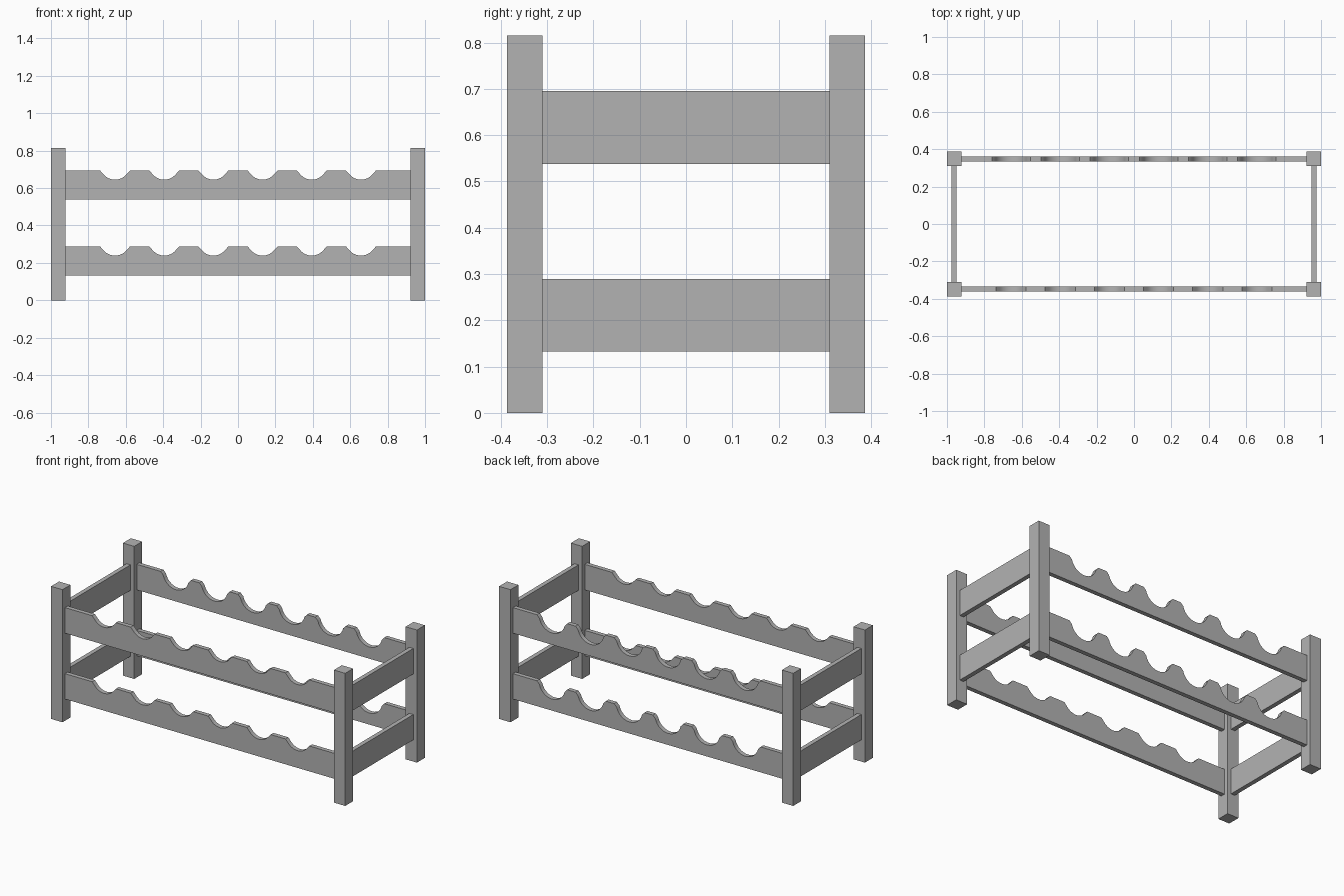
import bpy, bmesh, math
from mathutils import Vector

cube = bpy.data.objects.get("Cube")
if cube:
    bpy.data.objects.remove(cube, do_unlink=True)

HALF_X, HALF_Y, HEIGHT = 1.0, 0.387, 0.815
POST, BOARD = 0.077, 0.027
POST_X, POST_Y = HALF_X - POST / 2, HALF_Y - POST / 2
INNER_X, INNER_Y = HALF_X - POST, HALF_Y - POST
LEVELS = {"lower": (0.133, 0.289), "upper": (0.538, 0.695)}
PITCH, COUNT = 0.263, 6

grey = bpy.data.materials.new("plain grey")
grey.use_nodes = True
colour = (0.45, 0.45, 0.45, 1)
grey.diffuse_color = colour
grey.node_tree.nodes["Principled BSDF"].inputs["Base Color"].default_value = colour


def finish(name, bm):
    bmesh.ops.recalc_face_normals(bm, faces=bm.faces)
    mesh = bpy.data.meshes.new(name)
    bm.to_mesh(mesh)
    bm.free()
    mesh.materials.append(grey)
    obj = bpy.data.objects.new(name, mesh)
    bpy.context.collection.objects.link(obj)
    return obj


def box(name, centre, size):
    bm = bmesh.new()
    bmesh.ops.create_cube(bm, size=1)
    bmesh.ops.scale(bm, vec=size, verts=bm.verts)
    bmesh.ops.translate(bm, vec=centre, verts=bm.verts)
    return finish(name, bm)


def notch(cx, top, opening, shoulder, drop, depth, steps=14):
    """Flared shoulder, round cradle, flared shoulder."""
    rise = depth - drop
    radius = (shoulder ** 2 + rise ** 2) / (2 * rise)
    centre_z = top - depth + radius
    sweep = math.asin(min(1, shoulder / radius))
    points = [(cx - opening, top)]
    for i in range(steps + 1):
        a = sweep * (2 * i / steps - 1)
        points.append((cx + radius * math.sin(a), centre_z - radius * math.cos(a)))
    return points + [(cx + opening, top)]


def scalloped_rail(name, y, bottom, top, shape):
    outline = [(-INNER_X, bottom), (-INNER_X, top)]
    for i in range(COUNT):
        outline += notch((i - (COUNT - 1) / 2) * PITCH, top, *shape)
    outline += [(INNER_X, top), (INNER_X, bottom)]
    bm = bmesh.new()
    face = bm.faces.new([bm.verts.new((x, y - BOARD / 2, z)) for x, z in outline])
    extruded = bmesh.ops.extrude_face_region(bm, geom=[face])["geom"]
    moved = [v for v in extruded if isinstance(v, bmesh.types.BMVert)]
    bmesh.ops.translate(bm, vec=Vector((0, BOARD, 0)), verts=moved)
    obj = finish(name, bm)
    # Smooth cradles with crisp board edges
    bpy.ops.object.select_all(action="DESELECT")
    obj.select_set(True)
    bpy.context.view_layer.objects.active = obj
    bpy.ops.object.shade_smooth_by_angle(angle=math.radians(25))


# Corner posts
for side, sx in (("left", 1), ("right", -1)):
    for end, sy in (("front", -1), ("back", 1)):
        box(f"{end}_{side}_post", (sx * POST_X, sy * POST_Y, HEIGHT / 2),
            (POST, POST, HEIGHT))

# Shallow front cradles and deeper, wider back cradles
FRONT_SHAPE = (0.081, 0.062, 0.021, 0.05)
BACK_SHAPE = (0.103, 0.086, 0.018, 0.085)

for level, (low, high) in LEVELS.items():
    scalloped_rail(f"{level}_front_rail", -POST_Y, low, high, FRONT_SHAPE)
    scalloped_rail(f"{level}_back_rail", POST_Y, low, high, BACK_SHAPE)
    # Plain side boards
    for side, sx in (("left", 1), ("right", -1)):
        box(f"{level}_{side}_side_rail", (sx * POST_X, 0, (low + high) / 2),
            (BOARD, 2 * INNER_Y, high - low))
